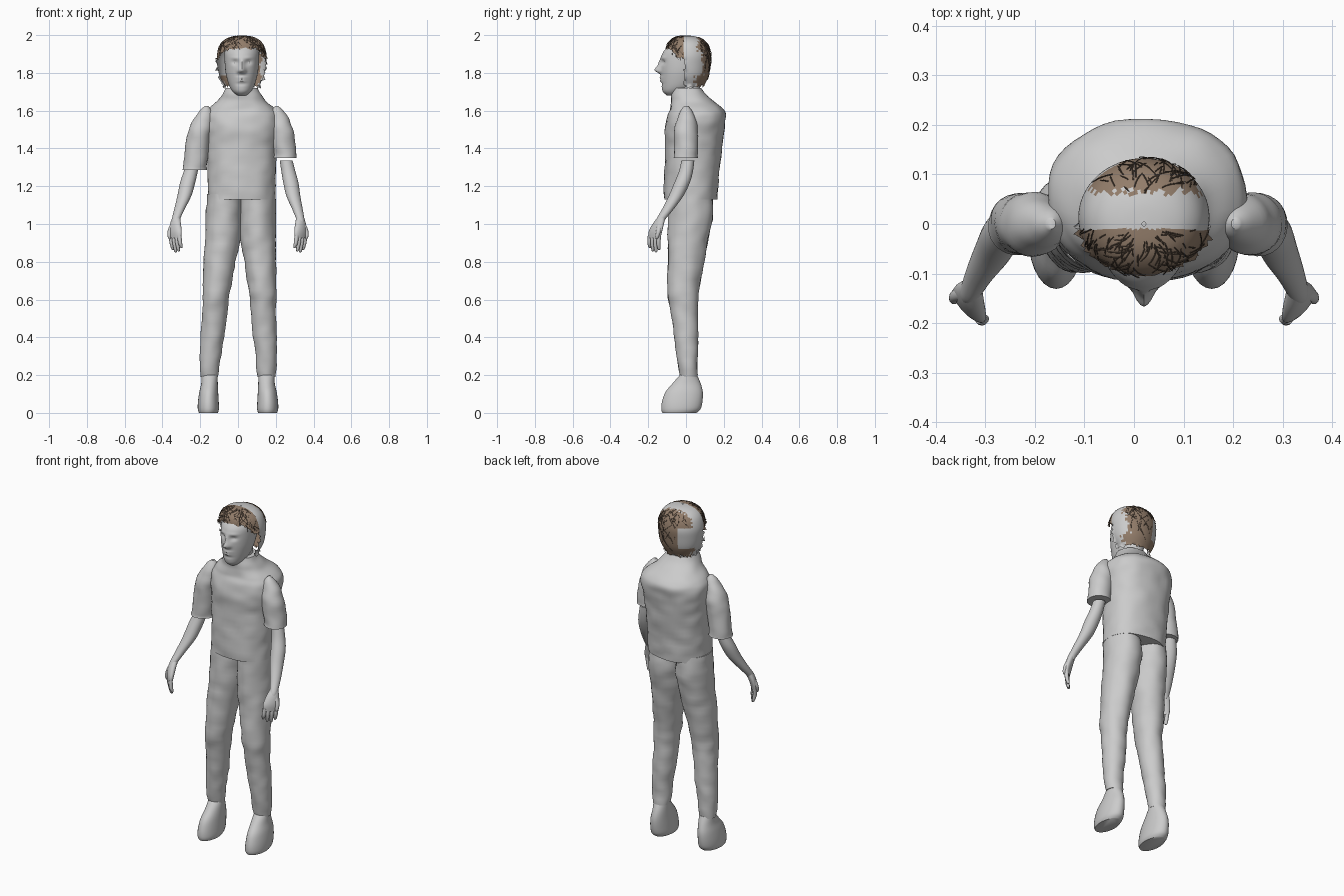
import bpy, bmesh, math, random
from mathutils import Vector, noise

random.seed(4)
if "Cube" in bpy.data.objects:
    bpy.data.objects.remove(bpy.data.objects["Cube"], do_unlink=True)


def material(name, r, g, b):
    m = bpy.data.materials.new(name)
    m.use_nodes = True
    m.diffuse_color = (r, g, b, 1)
    bsdf = m.node_tree.nodes["Principled BSDF"]
    bsdf.inputs["Base Color"].default_value = (r, g, b, 1)
    bsdf.inputs["Roughness"].default_value = 0.7
    return m


GREY = material("plain grey", 0.6, 0.6, 0.6)
BROWN = material("hair brown", 0.29, 0.205, 0.145)
DARK = material("dark strand brown", 0.1, 0.07, 0.05)
MID = 0.02  # centre line of the head and trunk


def spline_rings(rings, steps):
    """Catmull-Rom interpolation through cross-sections."""
    r = [Vector(k) for k in rings]
    r = [r[0]] + r + [r[-1]]
    out = []
    for i in range(1, len(r) - 2):
        a, b, c, d = r[i - 1:i + 3]
        for k in range(steps):
            t = k / steps
            out.append(b + (c - a) * (0.5 * t)
                       + (a * 2 - b * 5 + c * 4 - d) * (0.5 * t * t)
                       + (b * 3 - a - c * 3 + d) * (0.5 * t ** 3))
    return out + [r[-2]]


def loft(name, rings, n=28, steps=4, power=2.0, twist=0.0, side=1, shift=None,
         wrinkle=0.0, cap=True, shape=None):
    """Skin horizontal oval sections (x, y, z, rx, ry)."""
    bm = bmesh.new()
    loops = []
    for x, y, z, rx, ry in spline_rings(rings, steps):
        loop = []
        for i in range(n):
            a = math.tau * i / n
            c, s = math.cos(a), math.sin(a)
            u = rx * math.copysign(abs(c) ** (2 / power), c)
            v = ry * math.copysign(abs(s) ** (2 / power), s)
            p = Vector((x + u * math.cos(twist) - v * math.sin(twist),
                        y + u * math.sin(twist) + v * math.cos(twist), z))
            p.x = p.x * side + (shift(z) if shift else 0)
            if wrinkle:
                w = noise.noise(Vector((p.x * 14, p.y * 14, z * 18))) * wrinkle
                p += Vector((c * side, s, 0)) * w
            loop.append(bm.verts.new(shape(p) if shape else p))
        loops.append(loop)
    for lo, hi in zip(loops, loops[1:]):
        for i in range(n):
            j = (i + 1) % n
            bm.faces.new((lo[i], lo[j], hi[j], hi[i]))
    if cap:
        bm.faces.new(loops[0][::-1])
        bm.faces.new(loops[-1])
    bmesh.ops.recalc_face_normals(bm, faces=bm.faces)
    return finish(name, bm)


def finish(name, bm):
    me = bpy.data.meshes.new(name)
    bm.to_mesh(me)
    bm.free()
    ob = bpy.data.objects.new(name, me)
    bpy.context.collection.objects.link(ob)
    me.materials.append(GREY)
    bpy.ops.object.select_all(action='DESELECT')
    ob.select_set(True)
    bpy.context.view_layer.objects.active = ob
    bpy.ops.object.shade_smooth_by_angle(angle=math.radians(50))
    return ob


# Shirt body and neck
loft("shirt", [(MID, .025, 1.13, .178, .14), (MID, .03, 1.25, .18, .145),
               (MID, .04, 1.4, .187, .15), (.024, .045, 1.5, .197, .157),
               (.025, .055, 1.57, .199, .155), (.022, .055, 1.61, .176, .14),
               (MID, .035, 1.65, .13, .115), (MID, .01, 1.69, .1, .09),
               (MID, .005, 1.72, .085, .075)],
     n=48, steps=6, power=2.3, wrinkle=.006)
loft("neck", [(MID, .01, 1.66, .062, .068), (MID, .01, 1.74, .058, .062),
              (MID, .01, 1.8, .06, .062)])


# Head with sculpted face
def bump(p, x, z, wx, wz):
    return math.exp(-((p.x - MID - x) / wx) ** 2 - ((p.z - z) / wz) ** 2)


def face(p):
    if p.y < -.03:
        d = -.03 * bump(p, 0, 1.815, .018, .017)       # nose tip
        d -= .013 * bump(p, 0, 1.845, .013, .026)      # bridge
        d -= .008 * bump(p, 0, 1.774, .026, .007)      # upper lip
        d -= .008 * bump(p, 0, 1.757, .022, .007)      # lower lip
        d += .004 * bump(p, 0, 1.742, .03, .008)       # chin crease
        for s in (-1, 1):
            d -= .008 * bump(p, s * .015, 1.808, .008, .009)  # nostril
            d += .012 * bump(p, s * .034, 1.856, .018, .012)  # eye socket
            d -= .004 * bump(p, s * .035, 1.88, .025, .008)   # brow
        p.y += d
    return p


outline = [(1.68, -.1, -.03, .024), (1.7, -.122, 0, .047), (1.73, -.129, .05, .066),
           (1.78, -.132, .075, .081), (1.82, -.134, .09, .088), (1.87, -.133, .1, .091),
           (1.91, -.121, .1, .091), (1.95, -.085, .085, .08), (1.985, -.045, .05, .045)]
loft("head", [(MID, (f + b) / 2, z, w, (b - f) / 2) for z, f, b, w in outline],
     n=72, steps=7, shape=face)
for side, label in ((1, "left"), (-1, "right")):
    bm = bmesh.new()
    bmesh.ops.create_uvsphere(bm, u_segments=16, v_segments=10, radius=.013)
    bmesh.ops.scale(bm, vec=(1.1, .8, .7), verts=bm.verts)
    bmesh.ops.translate(bm, vec=(MID + side * .034, -.104, 1.856), verts=bm.verts)
    finish(label + "_eye", bm)

# Hair shell: trimmed at the hairline, brown at the front, crown, back and nape
hair_rings = [(MID, .02, 1.73, .09, .075), (MID, .02, 1.785, .118, .1),
              (MID, .015, 1.85, .13, .115), (MID, .012, 1.9, .131, .12),
              (MID, .008, 1.95, .115, .108), (MID, .005, 1.98, .085, .08),
              (MID, 0, 1.994, .045, .045), (MID, 0, 1.998, .004, .004)]
hair = loft("hair", hair_rings, n=64, steps=5, cap=False)
hair.data.materials.append(BROWN)


def hairline(y):
    return 1.935 - .8 * max(0, y + .1)


def is_brown(c):
    y = c[1] + random.uniform(-.012, .012)
    front = c[1] < -.01
    crown = c[2] > 1.91 and y > .065
    back = y > .085 and c[0] > -.03
    nape = c[2] < 1.79 and y > .05
    return front or crown or back or nape


bm = bmesh.new()
bm.from_mesh(hair.data)
drop = [f for f in bm.faces if f.calc_center_median().y < -.01
        and f.calc_center_median().z < hairline(f.calc_center_median().y)]
bmesh.ops.delete(bm, geom=drop, context='FACES')
for f in bm.faces:
    f.material_index = int(is_brown(f.calc_center_median()))
for v in bm.verts:
    if v.is_boundary and v.co.z < 1.97:   # ragged edge
        out = Vector((v.co.x - MID, 0, 0)).normalized()
        v.co += out * random.uniform(-.008, .018) + Vector((0, 0, random.uniform(-.012, .008)))
bm.to_mesh(hair.data)
bm.free()

# Loose strands lying on the brown hair
levels = spline_rings(hair_rings, 8)
cu = bpy.data.curves.new("hair_strands", 'CURVE')
cu.dimensions = '3D'
cu.bevel_depth = .0012
cu.bevel_resolution = 0
made = 0
while made < 170:
    a = random.uniform(0, math.tau)
    start = random.randrange(14, len(levels) - 6)
    length = random.randrange(4, 11)
    lean = random.uniform(-.06, .06)
    pts = []
    for k in range(length):
        x, y, z, rx, ry = levels[max(0, start - k)]
        t = a + lean * k
        lift = 1.015 + .008 * random.random()
        pts.append((x + rx * lift * math.cos(t), y + ry * lift * math.sin(t), z))
    low = pts[-1]
    bare = low[1] < -.01 and low[2] < hairline(low[1]) - .02
    if bare or not all(is_brown(p) for p in pts):
        continue
    sp = cu.splines.new('POLY')
    sp.points.add(length - 1)
    for q, p in zip(sp.points, pts):
        q.co = (*p, 1)
    sp.points[-1].radius = .3
    made += 1
cu.materials.append(DARK)
bpy.context.collection.objects.link(bpy.data.objects.new("hair_strands", cu))


# Limbs, built once and placed on each side
def arm_shift(z):
    return .03 * max(0, z - 1.0)


def leg_shift(z):
    return .017 * max(0, z - .2)


for side, label, hem in ((1, "left", 1.35), (-1, "right", 1.285)):
    arm = dict(side=side, shift=arm_shift)
    loft(label + "_sleeve", [(.185, 0, 1.625, .008, .01), (.19, 0, 1.6, .032, .03),
                             (.202, 0, 1.55, .054, .05), (.217, 0, 1.49, .062, .064),
                             (.226, 0, 1.42, .064, .062), (.237, 0, hem + .02, .063, .061),
                             (.238, 0, hem, .065, .063)], wrinkle=.006, **arm)
    loft(label + "_arm", [(.245, .01, 1.335, .034, .034), (.258, 0, 1.28, .037, .037),
                          (.273, -.02, 1.22, .04, .041), (.288, -.052, 1.15, .037, .039),
                          (.312, -.095, 1.08, .028, .031), (.328, -.13, 1.03, .022, .025),
                          (.331, -.14, 1.01, .021, .023)], **arm)
    # Hand: flattened palm turned on the diagonal, fingers along its lower edge
    turn = math.radians(47)
    loft(label + "_palm", [(.328, -.13, 1.035, .022, .019), (.331, -.147, 1.0, .036, .021),
                           (.332, -.162, .96, .045, .019), (.333, -.167, .925, .042, .014)],
         twist=turn, **arm)
    for i, tip in enumerate((.872, .855, .85, .862)):
        k = (i - 1.5) * .022
        x, y = .333 + k * math.cos(turn), -.167 + k * math.sin(turn)
        loft(f"{label}_finger_{i + 1}",
             [(x, y, .94, .011, .011), (x - .004, y - .003, .9, .011, .011),
              (x - .01, y, tip + .008, .008, .008), (x - .011, y, tip, .003, .003)],
             n=12, **arm)
    loft(label + "_thumb", [(.345, -.14, 1.0, .013, .014), (.36, -.145, .965, .012, .013),
                            (.363, -.152, .935, .01, .01), (.362, -.155, .92, .004, .004)],
         n=12, **arm)
    leg = dict(side=side, shift=leg_shift)
    loft(label + "_trouser_leg", [(.152, .015, .19, .048, .046), (.147, .005, .3, .056, .056),
                                  (.137, 0, .42, .063, .064), (.128, -.01, .55, .067, .073),
                                  (.121, -.015, .65, .073, .084), (.107, 0, .8, .085, .095),
                                  (.094, .012, .92, .094, .107), (.09, .025, 1.05, .096, .118),
                                  (.09, .025, 1.16, .09, .115)],
         n=36, steps=5, wrinkle=.006, **leg)
    loft(label + "_foot", [(.157, -.035, 0, .05, .09), (.157, -.027, .02, .056, .104),
                           (.157, -.02, .06, .055, .107), (.155, -.01, .11, .05, .099),
                           (.151, .003, .155, .044, .075), (.15, .013, .2, .042, .046)],
         **leg)
